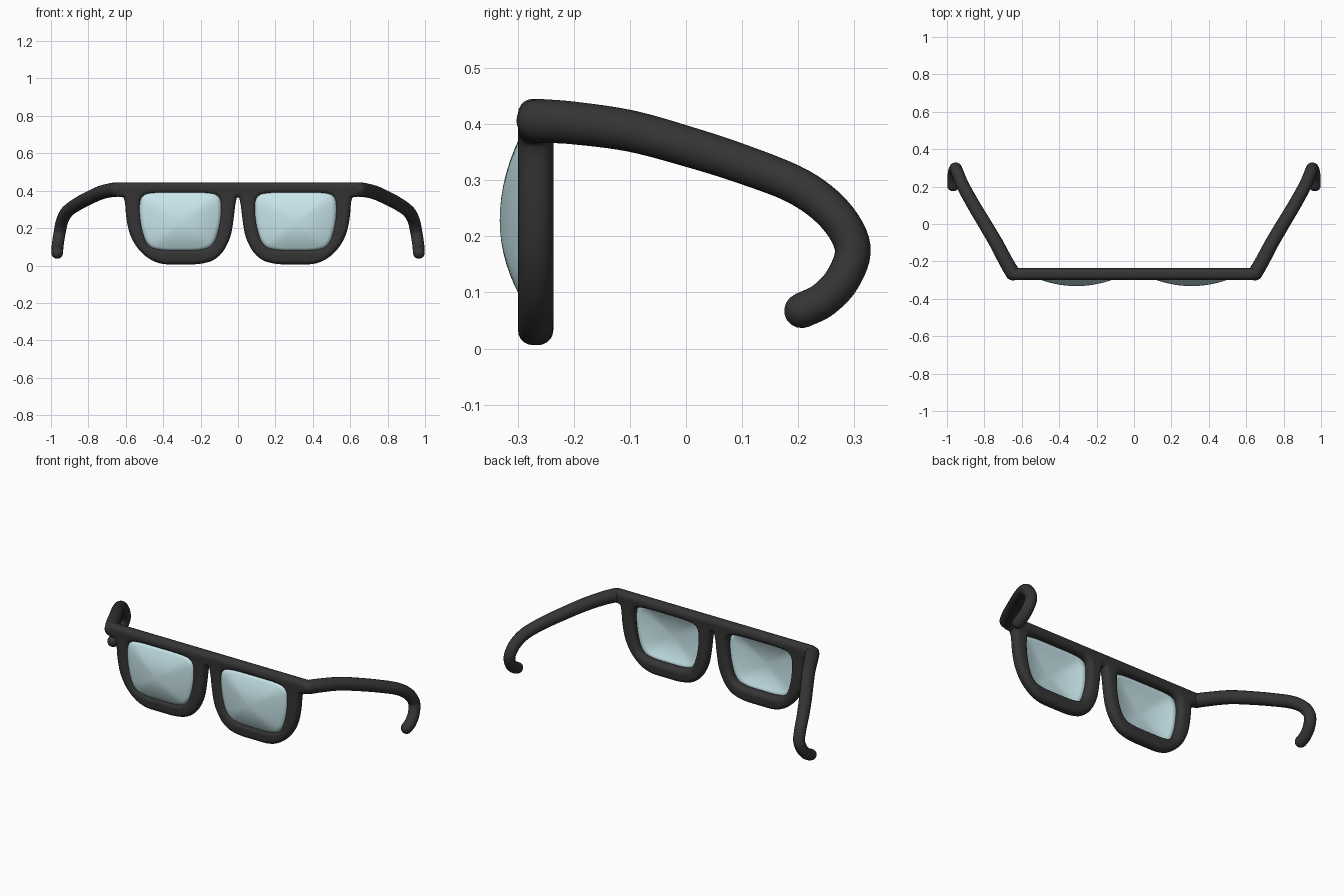
import bpy, bmesh, math
from mathutils import Vector

if "Cube" in bpy.data.objects:
    bpy.data.objects.remove(bpy.data.objects["Cube"])

RIM = 0.027          # rounding of the frame edge
dark = bpy.data.materials.new("dark_plastic")
dark.diffuse_color = (0.035, 0.035, 0.035, 1)
dark.use_nodes = True
dark.node_tree.nodes["Principled BSDF"].inputs["Base Color"].default_value = dark.diffuse_color
glass = bpy.data.materials.new("pale_glass")
glass.diffuse_color = (0.58, 0.79, 0.83, 0.8)
glass.use_nodes = True
glass.node_tree.nodes["Principled BSDF"].inputs["Base Color"].default_value = glass.diffuse_color


def chaikin(pts, rounds=3):
    """Round a closed outline by cutting its corners."""
    pts = [Vector(p) for p in pts]
    for _ in range(rounds):
        out = []
        for a, b in zip(pts, pts[1:] + pts[:1]):
            out += [a.lerp(b, 0.25), a.lerp(b, 0.75)]
        pts = out
    return pts


def catmull(pts, steps=6):
    """Smooth open path through the points."""
    pts = [Vector(p) for p in pts]
    p = [2 * pts[0] - pts[1]] + pts + [2 * pts[-1] - pts[-2]]
    out = []
    for i in range(1, len(p) - 2):
        a, b, c, d = p[i - 1:i + 3]
        for s in range(steps):
            t = s / steps
            out.append(0.5 * (2 * b + (c - a) * t + (2 * a - 5 * b + 4 * c - d) * t * t
                              + (3 * b - a - 3 * c + d) * t ** 3))
    return out + [pts[-1]]


def new_curve(name, dims):
    cu = bpy.data.curves.new(name, 'CURVE')
    cu.dimensions = dims
    ob = bpy.data.objects.new(name, cu)
    bpy.context.collection.objects.link(ob)
    return ob, cu


def add_poly(cu, pts, radii=None, closed=False):
    sp = cu.splines.new('POLY')
    sp.points.add(len(pts) - 1)
    for i, p in enumerate(pts):
        sp.points[i].co = (p[0], p[1], p[2] if len(p) > 2 else 0, 1)
        if radii:
            sp.points[i].radius = radii[i]
    sp.use_cyclic_u = closed


def finish(ob, mat, angle=50):
    bpy.ops.object.select_all(action='DESELECT')
    ob.select_set(True)
    bpy.context.view_layer.objects.active = ob
    if ob.type == 'CURVE':
        bpy.ops.object.convert(target='MESH')
        ob = bpy.context.object
        bm = bmesh.new()
        bm.from_mesh(ob.data)
        bmesh.ops.remove_doubles(bm, verts=bm.verts, dist=0.0002)
        bmesh.ops.recalc_face_normals(bm, faces=bm.faces)
        bm.to_mesh(ob.data)
        bm.free()
    ob.data.materials.clear()
    ob.data.materials.append(mat)
    bpy.ops.object.shade_smooth_by_angle(angle=math.radians(angle))


# lens opening, drawn for the right-hand side (x, z)
opening = chaikin([(0.31, 0.385), (0.45, 0.385), (0.515, 0.372), (0.523, 0.30),
                   (0.512, 0.20), (0.48, 0.105), (0.41, 0.087), (0.31, 0.087),
                   (0.21, 0.087), (0.138, 0.105), (0.105, 0.20), (0.093, 0.30),
                   (0.101, 0.372), (0.17, 0.385)])


def grown(pts, d):
    n = len(pts)
    out = []
    for i in range(n):
        t = (pts[(i + 1) % n] - pts[i - 1]).normalized()
        out.append(pts[i] + Vector((-t.y, t.x)) * d)
    return out


# front frame: flat-topped outline with two openings, rounded edges
half = [(0.62, 0.418), (0.642, 0.418), (0.642, 0.393), (0.60, 0.392), (0.578, 0.36),
        (0.572, 0.26), (0.552, 0.165), (0.50, 0.085), (0.42, 0.033), (0.31, 0.033),
        (0.20, 0.033), (0.12, 0.06), (0.066, 0.15), (0.050, 0.25), (0.042, 0.33),
        (0.028, 0.39)]
outline = half + [(-x, z) for x, z in reversed(half)]
frame, cu = new_curve("front_frame", '2D')
cu.fill_mode = 'BOTH'
cu.extrude = 0.0045
cu.bevel_depth = RIM
cu.bevel_resolution = 4
add_poly(cu, chaikin(outline), closed=True)
hole = grown(opening, RIM)
add_poly(cu, hole, closed=True)
add_poly(cu, [Vector((-p.x, p.y)) for p in reversed(hole)], closed=True)
frame.rotation_euler = (math.pi / 2, 0, 0)
frame.location = (0, -0.268, 0)
finish(frame, dark)

# side arms: tapered tubes hooking down behind the ear, with round ends
path = catmull([(0.648, -0.263, 0.406), (0.685, -0.20, 0.402), (0.738, -0.10, 0.388),
                (0.797, 0.0, 0.361), (0.857, 0.10, 0.329), (0.912, 0.20, 0.289),
                (0.94, 0.265, 0.239), (0.953, 0.297, 0.18), (0.962, 0.28, 0.125),
                (0.966, 0.245, 0.087), (0.967, 0.207, 0.068)])
n = len(path) - 1
rad = [0.039 - 0.007 * min(1, 1.4 * i / n) for i in range(n + 1)]
d0, d1 = (path[0] - path[1]).normalized(), (path[-1] - path[-2]).normalized()
caps = [math.radians(a) for a in (20, 40, 60, 75, 87)]
full = ([path[0] + d0 * rad[0] * math.sin(a) for a in reversed(caps)] + path
        + [path[-1] + d1 * rad[-1] * math.sin(a) for a in caps])
radii = ([rad[0] * math.cos(a) for a in reversed(caps)] + rad
         + [rad[-1] * math.cos(a) for a in caps])
for side, s in (("right", 1), ("left", -1)):
    arm, cu = new_curve(side + "_arm", '3D')
    cu.bevel_depth = 1.0
    cu.bevel_resolution = 6
    cu.use_fill_caps = True
    add_poly(cu, [Vector((s * p.x, p.y, p.z)) for p in full], radii)
    finish(arm, dark)

    # lens: shallow dome bulging forward, edge tucked into the rim
    edge = grown(opening, 0.012)
    c = Vector((0.308, 0.228))
    bm = bmesh.new()
    rings = []
    for k in range(1, 9):
        t = k / 8
        y = -0.286 - 0.046 * (1 - t * t)
        rings.append([bm.verts.new((s * (c + (p - c) * t).x, y, (c + (p - c) * t).y))
                      for p in edge])
    apex = bm.verts.new((s * c.x, -0.332, c.y))
    m = len(edge)
    for i in range(m):
        j = (i + 1) % m
        bm.faces.new((apex, rings[0][i], rings[0][j]))
        for a, b in zip(rings, rings[1:]):
            bm.faces.new((a[i], b[i], b[j], a[j]))
    bmesh.ops.recalc_face_normals(bm, faces=bm.faces)
    bm.normal_update()
    if apex.normal.y > 0:
        bmesh.ops.reverse_faces(bm, faces=bm.faces)
    me = bpy.data.meshes.new(side + "_lens")
    bm.to_mesh(me)
    bm.free()
    lens = bpy.data.objects.new(side + "_lens", me)
    bpy.context.collection.objects.link(lens)
    sol = lens.modifiers.new("thickness", 'SOLIDIFY')
    sol.thickness = 0.008
    sol.offset = -1
    finish(lens, glass)
